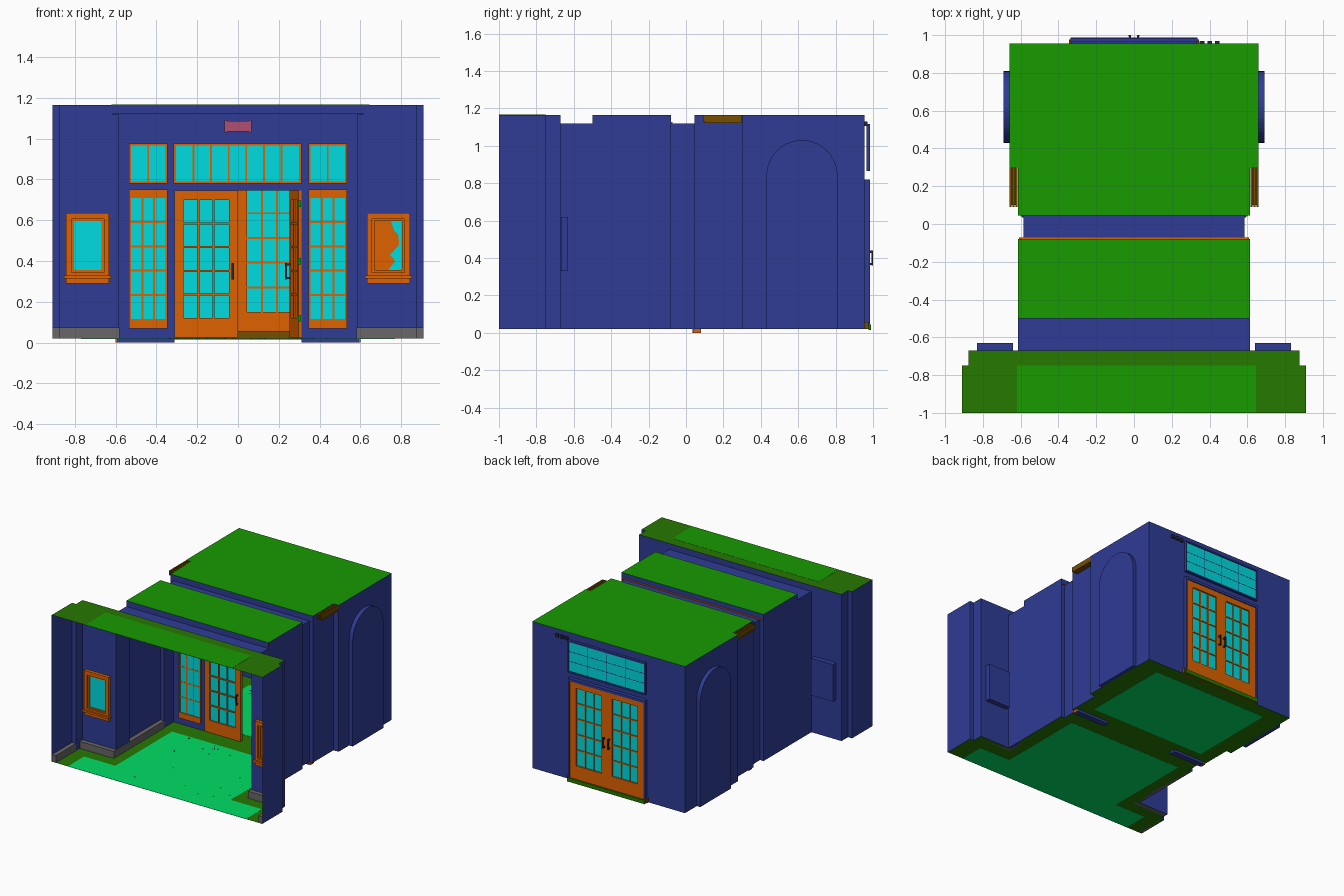
import bpy, bmesh, math, random
from mathutils import Matrix, Vector

cube = bpy.data.objects.get("Cube")
if cube:
    bpy.data.objects.remove(cube, do_unlink=True)

COLOURS = {
    "wall_blue": (46, 60, 150), "frame_orange": (222, 98, 0), "glass_cyan": (0, 220, 224),
    "ceiling_green": (24, 155, 0), "border_green": (38, 120, 0), "floor_green": (0, 222, 100),
    "trim_brown": (118, 78, 0), "skirting_grey": (104, 102, 102), "sign_pink": (178, 78, 112),
    "metal_dark": (36, 42, 66)}
BLUE, ORANGE, CYAN, GREEN, BORDER, FLOOR, BROWN, GREY, PINK, METAL = range(10)


def linear(c):
    c /= 255
    return c / 12.92 if c <= 0.04045 else ((c + 0.055) / 1.055) ** 2.4


MATS = []
for name, rgb in COLOURS.items():
    m = bpy.data.materials.new(name)
    m.use_nodes = True
    col = [linear(c) for c in rgb] + [1]
    m.diffuse_color = col
    bsdf = m.node_tree.nodes["Principled BSDF"]
    bsdf.inputs["Base Color"].default_value = col
    bsdf.inputs["Roughness"].default_value = 0.8
    MATS.append(m)


class Part:
    """Collects boxes and flat faces into one named object."""

    def __init__(self, name):
        self.name, self.bm = name, bmesh.new()

    def box(self, x, y, z, mat):
        lo, hi = [Vector([f(a) for a in (x, y, z)]) for f in (min, max)]
        mtx = Matrix.Translation((lo + hi) / 2) @ Matrix.Diagonal((*(hi - lo), 1))
        for v in bmesh.ops.create_cube(self.bm, size=1, matrix=mtx)["verts"]:
            for f in v.link_faces:
                f.material_index = mat

    def face(self, pts, mat):
        f = self.bm.faces.new([self.bm.verts.new(p) for p in pts])
        f.material_index = mat

    def wall(self, a, b, z0, z1, mat=BLUE):
        self.face([(*a, z0), (*b, z0), (*b, z1), (*a, z1)], mat)

    def flat(self, x, y, z, mat):
        self.face([(x[0], y[0], z), (x[1], y[0], z), (x[1], y[1], z), (x[0], y[1], z)], mat)

    def pierced(self, y, xs, zs, holes):
        """Upright sheet made of cells, leaving out the cells listed as holes."""
        for i in range(len(xs) - 1):
            for k in range(len(zs) - 1):
                if (i, k) not in holes:
                    self.wall((xs[i], y), (xs[i + 1], y), zs[k], zs[k + 1])

    def glazed(self, x, z, gx, gz, y, depth, cols, rows, frame=ORANGE, bar=0.009, bar_depth=0.008):
        """Rails and stiles around a pane divided by glazing bars."""
        ys = (y - depth / 2, y + depth / 2)
        self.box((x[0], gx[0]), ys, z, frame)
        self.box((gx[1], x[1]), ys, z, frame)
        self.box(gx, ys, (z[0], gz[0]), frame)
        self.box(gx, ys, (gz[1], z[1]), frame)
        self.box(gx, (y - 0.003, y + 0.003), gz, CYAN)
        yb = (y - bar_depth / 2, y + bar_depth / 2)
        for i in range(1, cols):
            c = gx[0] + (gx[1] - gx[0]) * i / cols
            self.box((c - bar / 2, c + bar / 2), yb, gz, frame)
        for i in range(1, rows):
            c = gz[0] + (gz[1] - gz[0]) * i / rows
            self.box(gx, yb, (c - bar / 2, c + bar / 2), frame)

    def handle(self, x, y, z, reach):
        """Pull handle: upright grip with two stubs."""
        self.box((x - 0.006, x + 0.006), (y + reach * 0.7, y + reach), (z - 0.04, z + 0.04), METAL)
        for dz in (-0.033, 0.033):
            self.box((x - 0.005, x + 0.005), (y, y + reach), (z + dz - 0.006, z + dz + 0.006), METAL)

    def done(self, matrix=None, weld=False):
        if weld:
            bmesh.ops.remove_doubles(self.bm, verts=self.bm.verts, dist=0.0005)
            bmesh.ops.recalc_face_normals(self.bm, faces=self.bm.faces)
        me = bpy.data.meshes.new(self.name)
        self.bm.to_mesh(me)
        self.bm.free()
        for m in MATS:
            me.materials.append(m)
        ob = bpy.data.objects.new(self.name, me)
        bpy.context.collection.objects.link(ob)
        if matrix:
            ob.matrix_world = matrix


F, LOW, TOP = 0.02, 1.12, 1.165
# Rooms from front to back: y start, y end, half width, ceiling height, ceiling colour
ZONES = [(-1, -0.75, 0.91, TOP, BORDER), (-0.75, -0.67, 0.875, TOP, BORDER),
         (-0.67, -0.5, 0.615, LOW, BLUE), (-0.5, -0.08, 0.615, TOP, GREEN),
         (-0.08, 0.045, 0.585, LOW, BLUE), (0.045, 0.3, 0.615, TOP, GREEN),
         (0.3, 0.955, 0.66, TOP, GREEN)]

# Shell: side walls, steps between rooms
shell = Part("walls")
for s in (1, -1):
    for i, (y0, y1, w, h, _) in enumerate(ZONES):
        if i < len(ZONES) - 1:
            shell.wall((s * w, y0), (s * w, y1), F, h)
            w2, h2 = ZONES[i + 1][2:4]
            if w2 != w:
                shell.wall((s * w, y1), (s * w2, y1), F, max(h, h2))
    # Arched niche in the rear room's side wall
    arch = [(0.43, F)] + [(0.62 - 0.19 * math.cos(math.pi * k / 20), 0.84 + 0.19 * math.sin(math.pi * k / 20))
                          for k in range(21)] + [(0.81, F)]
    outline = [(0.3, F)] + arch + [(0.955, F), (0.955, TOP), (0.3, TOP)]
    shell.face([(s * 0.66, y, z) for y, z in outline], BLUE)
    shell.face([(s * 0.69, y, z) for y, z in arch], BLUE)
    for (ya, za), (yb, zb) in zip(arch, arch[1:] + arch[:1]):
        shell.face([(s * 0.66, ya, za), (s * 0.66, yb, zb), (s * 0.69, yb, zb), (s * 0.69, ya, za)], BLUE)
for y, w in ((-0.67, 0.615), (-0.5, 0.615), (-0.08, 0.585), (0.045, 0.585)):
    shell.wall((-w, y), (w, y), LOW, TOP)
# Rear wall and entrance screen with their openings
shell.pierced(0.955, (-0.66, -0.32, 0.32, 0.66), (F, 0.8, 0.875, 1.1, TOP), {(1, 0), (1, 2)})
shell.pierced(0.04, (-0.585, -0.53, -0.355, -0.31, 0.31, 0.355, 0.53, 0.585),
              (F, 0.075, 0.745, 0.79, 0.97, LOW),
              {(3, 0), (3, 1)} | {(i, k) for i in (1, 3, 5) for k in (1, 3)})
shell.done(weld=True)

# Ceilings and floors
ceiling, floor = Part("ceiling"), Part("floor")
for y0, y1, w, h, mat in ZONES:
    ceiling.flat((-w, w), (y0, y1), h, mat)
    floor.flat((-w, w), (y0, y1), F, BORDER)
ceiling.box((-0.62, 0.645), (-0.999, -0.75), (TOP - 0.001, TOP + 0.001), GREEN)
ceiling.box((-0.61, 0.61), (-0.08, -0.072), (LOW, LOW + 0.006), ORANGE)
for w, y0, y1 in ((0.77, -0.999, -0.8), (0.5, -0.8, -0.1), (0.5, 0.15, 0.85)):
    floor.box((-w, w), (y0, y1), (F - 0.001, F + 0.001), FLOOR)
ceiling.done()
floor.done()

# Parts found on each side
for s, side in ((1, "left"), (-1, "right")):
    # Pier lining the front arch
    p = Part(side + "_pier")
    p.box((s * 0.585, s * 0.614), (-0.67, -0.501), (F, LOW - 0.001), BLUE)
    p.done()

    p = Part(side + "_skirting")
    for x, y in (((0.58, 0.874), (-0.705, -0.671)), ((0.58, 0.614), (-0.671, -0.081)),
                 ((0.875, 0.909), (-0.998, -0.752))):
        p.box([s * v for v in x], y, (F, 0.075), GREY)
    p.done()

    # Side window with stepped frame, sill and shallow box behind
    p = Part(side + "_window")
    p.box((s * 0.64, s * 0.83), (-0.669, -0.63), (0.33, 0.62), BLUE)
    cx, back = s * 0.737, -0.6705
    for w0, w1, z0, z1, z2, z3, d in ((0.08, 0.105, 0.32, 0.345, 0.605, 0.635, 0.025),
                                      (0.067, 0.08, 0.345, 0.355, 0.595, 0.605, 0.015)):
        ys = (back - d, back)
        for t in (1, -1):
            p.box((cx + t * w0, cx + t * w1), ys, (z0, z3), ORANGE)
        p.box((cx - w0, cx + w0), ys, (z0, z1), ORANGE)
        p.box((cx - w0, cx + w0), ys, (z2, z3), ORANGE)
    p.box((cx - 0.115, cx + 0.115), (-0.71, back), (0.315, 0.33), ORANGE)
    p.box((cx - 0.105, cx + 0.105), (-0.695, back), (0.29, 0.315), ORANGE)
    p.box((cx - 0.067, cx + 0.067), (-0.674, back), (0.355, 0.595), ORANGE)
    if s < 0:
        p.box((cx - 0.067, cx + 0.067), (-0.68, -0.675), (0.355, 0.595), CYAN)
    else:  # broken pane
        shard = [(0.75, 0.595), (0.804, 0.595), (0.804, 0.355), (0.735, 0.355), (0.77, 0.4),
                 (0.745, 0.43), (0.79, 0.48), (0.785, 0.53), (0.765, 0.55)]
        p.face([(x, -0.677, z) for x, z in shard], CYAN)
    p.done()

    p = Part(side + "_bracket")
    for x in (0.618, 0.633, 0.648):
        p.box((s * x, s * (x + 0.01)), (0.09, 0.298), (1.13, 1.164), BROWN)
    p.box((s * 0.616, s * 0.66), (0.1, 0.298), (1.122, 1.135), BROWN)
    p.done()

    p = Part(side + "_screen_foot")
    p.box((s * 0.31, s * 0.592), (0.035, 0.08), (0, F), BLUE)
    p.box((s * 0.592, s * 0.6), (0.04, 0.08), (0, F), ORANGE)
    p.done()

    # Sidelight with its small upper light
    x, gx = sorted((s * 0.345, s * 0.535)), sorted((s * 0.355, s * 0.525))
    p = Part(side + "_sidelight")
    p.glazed(x, (0.07, 0.75), gx, (0.115, 0.71), 0.04, 0.02, 3, 5)
    p.glazed(x, (0.78, 0.975), gx, (0.79, 0.965), 0.04, 0.02, 2, 1)
    p.done()

    # Rear door leaf with its casing
    x, gx = sorted((0, s * 0.32)), sorted((s * 0.045, s * 0.265))
    p = Part(side + "_rear_door")
    p.glazed(x, (0.035, 0.8), gx, (0.15, 0.755), 0.962, 0.03, 3, 5, bar_depth=0.02)
    p.handle(s * 0.022, 0.977, 0.4, 0.023)
    p.box((s * 0.32, s * 0.333), (0.945, 0.984), (0.035, 0.81), BLUE)
    p.done()

# Entrance transom and rear transom
p = Part("entrance_transom")
p.glazed((-0.315, 0.31), (0.78, 0.975), (-0.305, 0.3), (0.79, 0.965), 0.04, 0.02, 7, 1)
p.done()
p = Part("rear_transom")
p.glazed((-0.335, 0.335), (0.865, 1.115), (-0.326, 0.326), (0.876, 1.104), 0.974, 0.02, 4, 3, BLUE, 0.004)
p.box((-0.333, 0.333), (0.95, 0.984), (0.8, 0.82), BLUE)
p.done()

# Rear threshold
p = Part("rear_threshold")
p.box((-0.345, 0.345), (0.93, 0.976), (F, 0.058), BROWN)
p.box((-0.335, 0.335), (0.976, 0.988), (0.015, 0.045), BORDER)
p.done()

# Small fixtures high on the rear wall
p = Part("rear_wall_fixtures")
for x in (0.36, 0.4, 0.44):
    p.box((x - 0.012, x + 0.012), (0.95, 0.97), (1.105, 1.13), METAL)
p.done()

# Entrance doors: one closed, one swung inward on its hinge
for side, hinge, angle in (("right", -0.31, 0), ("left", 0.31, math.radians(-82))):
    s = 1 if hinge < 0 else -1
    p = Part(side + "_entrance_door")
    x, gx = sorted((0, s * 0.309)), sorted((s * 0.042, s * 0.265))
    p.glazed(x, (0.025, 0.745), gx, (0.12, 0.7), 0, 0.028, 3, 5, bar_depth=0.022)
    p.handle(s * 0.285, -0.014, 0.35, -0.025)
    p.handle(s * 0.285, 0.014, 0.35, 0.025)
    p.done(Matrix.Translation((hinge, 0.045, 0)) @ Matrix.Rotation(angle, 4, "Z"))

# Hinges of the open door
p = Part("door_hinges")
for z in (0.12, 0.4, 0.68):
    p.box((0.294, 0.309), (0.022, 0.03), (z - 0.016, z + 0.016), GREEN)
p.done()

# Hanging sign over the entrance
p = Part("ceiling_sign")
p.box((-0.055, 0.055), (0.0, 0.03), (1.035, 1.085), PINK)
for t in (-1, 1):
    p.box((t * 0.055, t * 0.065), (-0.003, 0.033), (1.03, 1.09), PINK)
p.done()

# Scattered glass fragments
random.seed(4)
p = Part("glass_fragments")
for _ in range(45):
    x, y = random.uniform(-0.45, 0.45), random.choice((random.uniform(-0.9, -0.1), random.uniform(0.15, 0.8)))
    r = random.uniform(0.002, 0.005)
    p.box((x - r, x + r), (y - r, y + r), (F, F + 0.004), random.choice((CYAN, CYAN, BLUE)))
p.done()
